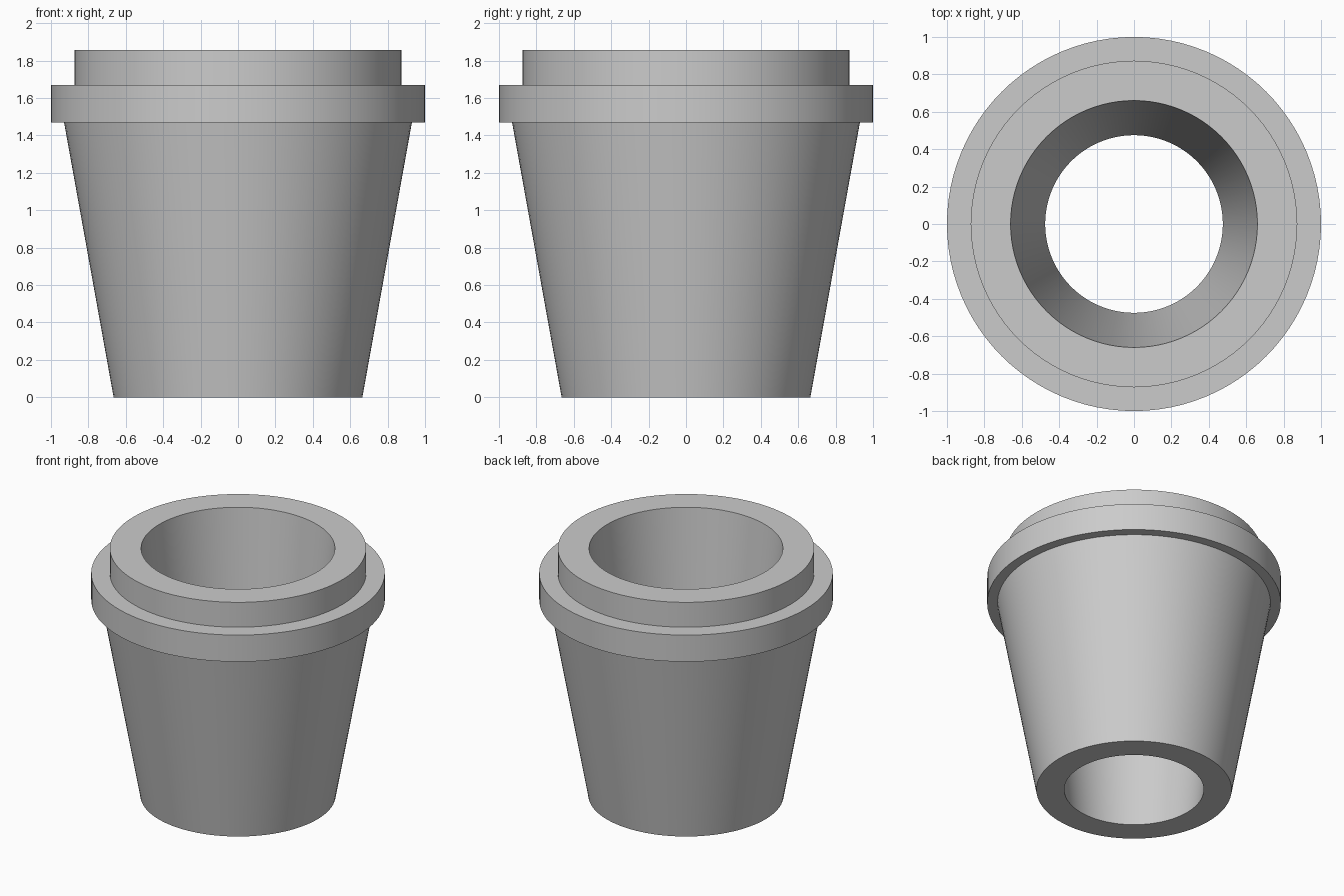
import bpy
import bmesh
import math

SEGMENTS = 96

cube = bpy.data.objects.get("Cube")
if cube:
    bpy.data.objects.remove(cube, do_unlink=True)


def make_material(name, colour):
    mat = bpy.data.materials.new(name)
    mat.use_nodes = True
    mat.diffuse_color = colour
    mat.node_tree.nodes["Principled BSDF"].inputs["Base Color"].default_value = colour
    return mat


def lathe(name, profile, mat):
    """Revolve a closed (radius, height) profile around z."""
    bm = bmesh.new()
    rings = []
    for r, z in profile:
        rings.append([bm.verts.new((r * math.cos(a), r * math.sin(a), z))
                      for a in (2 * math.pi * i / SEGMENTS for i in range(SEGMENTS))])
    for lower, upper in zip(rings, rings[1:] + rings[:1]):
        for i in range(SEGMENTS):
            j = (i + 1) % SEGMENTS
            bm.faces.new((lower[i], lower[j], upper[j], upper[i]))
    bmesh.ops.recalc_face_normals(bm, faces=bm.faces)
    mesh = bpy.data.meshes.new(name)
    bm.to_mesh(mesh)
    bm.free()
    mesh.materials.append(mat)
    obj = bpy.data.objects.new(name, mesh)
    bpy.context.collection.objects.link(obj)
    bpy.ops.object.select_all(action='DESELECT')
    obj.select_set(True)
    bpy.context.view_layer.objects.active = obj
    bpy.ops.object.shade_smooth_by_angle(angle=math.radians(30))
    return obj


grey = make_material("light grey", (0.6, 0.6, 0.6, 1))

# Tapered sleeve with a collar, a raised lip and a tapered through bore
lathe("tapered_bushing", [
    (0.475, 0), (0.665, 0),          # bottom ring
    (0.93, 1.47), (1, 1.47),         # tapered wall, collar underside
    (1, 1.67), (0.873, 1.67),        # collar
    (0.873, 1.857), (0.66, 1.857),   # lip and bore mouth
], grey)
